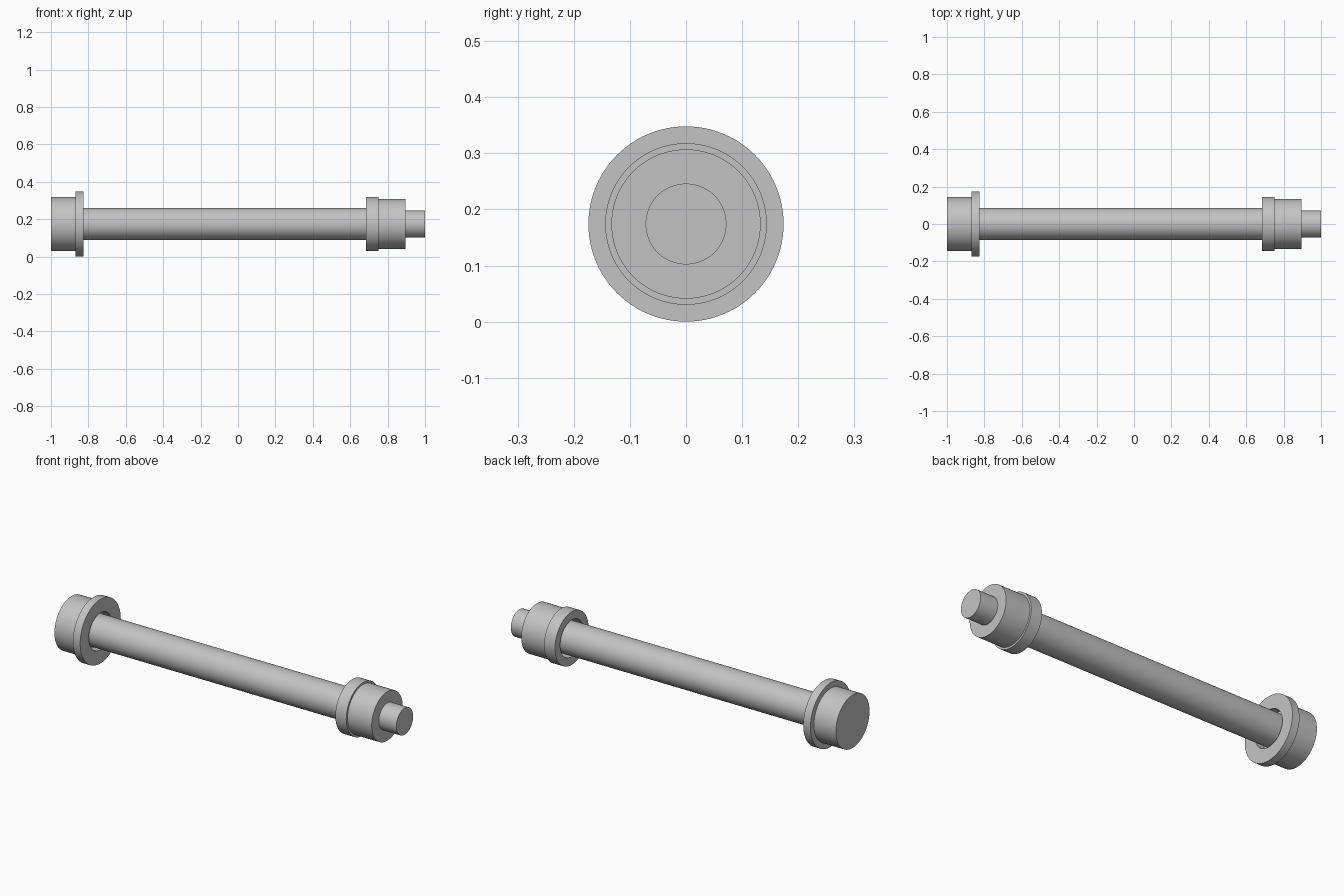
import bpy, bmesh, math
from mathutils import Vector

if "Cube" in bpy.data.objects:
    bpy.data.objects.remove(bpy.data.objects["Cube"])

AXIS_Z = 0.174
SEGMENTS = 96

grey = bpy.data.materials.new("plain grey")
grey.use_nodes = True
colour = (0.55, 0.55, 0.55, 1)
grey.diffuse_color = colour
grey.node_tree.nodes["Principled BSDF"].inputs["Base Color"].default_value = colour


def turned(name, profile):
    """Revolve (x, radius) points around the long axis."""
    bm = bmesh.new()
    verts = [bm.verts.new((x, 0, r)) for x, r in profile]
    edges = [bm.edges.new(pair) for pair in zip(verts, verts[1:])]
    bmesh.ops.spin(bm, geom=verts + edges, cent=Vector(), axis=(1, 0, 0),
                   angle=math.tau, steps=SEGMENTS, use_merge=True)
    bmesh.ops.remove_doubles(bm, verts=bm.verts, dist=1e-5)
    bmesh.ops.recalc_face_normals(bm, faces=bm.faces)
    mesh = bpy.data.meshes.new(name)
    bm.to_mesh(mesh)
    bm.free()
    obj = bpy.data.objects.new(name, mesh)
    obj.location.z = AXIS_Z
    bpy.context.collection.objects.link(obj)
    mesh.materials.append(grey)
    bpy.ops.object.select_all(action='DESELECT')
    obj.select_set(True)
    bpy.context.view_layer.objects.active = obj
    bpy.ops.object.shade_smooth_by_angle(angle=math.radians(30))
    return obj


# Long central rod, seated inside both end fittings
turned("shaft", [(-0.87, 0), (-0.87, 0.085), (0.75, 0.085), (0.75, 0)])

# Right end: cap with a wide flange, bored with clearance for the rod
turned("flanged_cap", [(-1, 0), (-1, 0.144), (-0.868, 0.144), (-0.868, 0.174),
                       (-0.825, 0.174), (-0.825, 0.1), (-0.87, 0.1), (-0.87, 0)])

# Left end: bored collar stepping down to a hub and a short pin
turned("stepped_collar", [(0.75, 0), (0.75, 0.1), (0.685, 0.1), (0.685, 0.144),
                          (0.75, 0.144), (0.75, 0.133), (0.895, 0.133),
                          (0.895, 0.072), (1, 0.072), (1, 0)])
